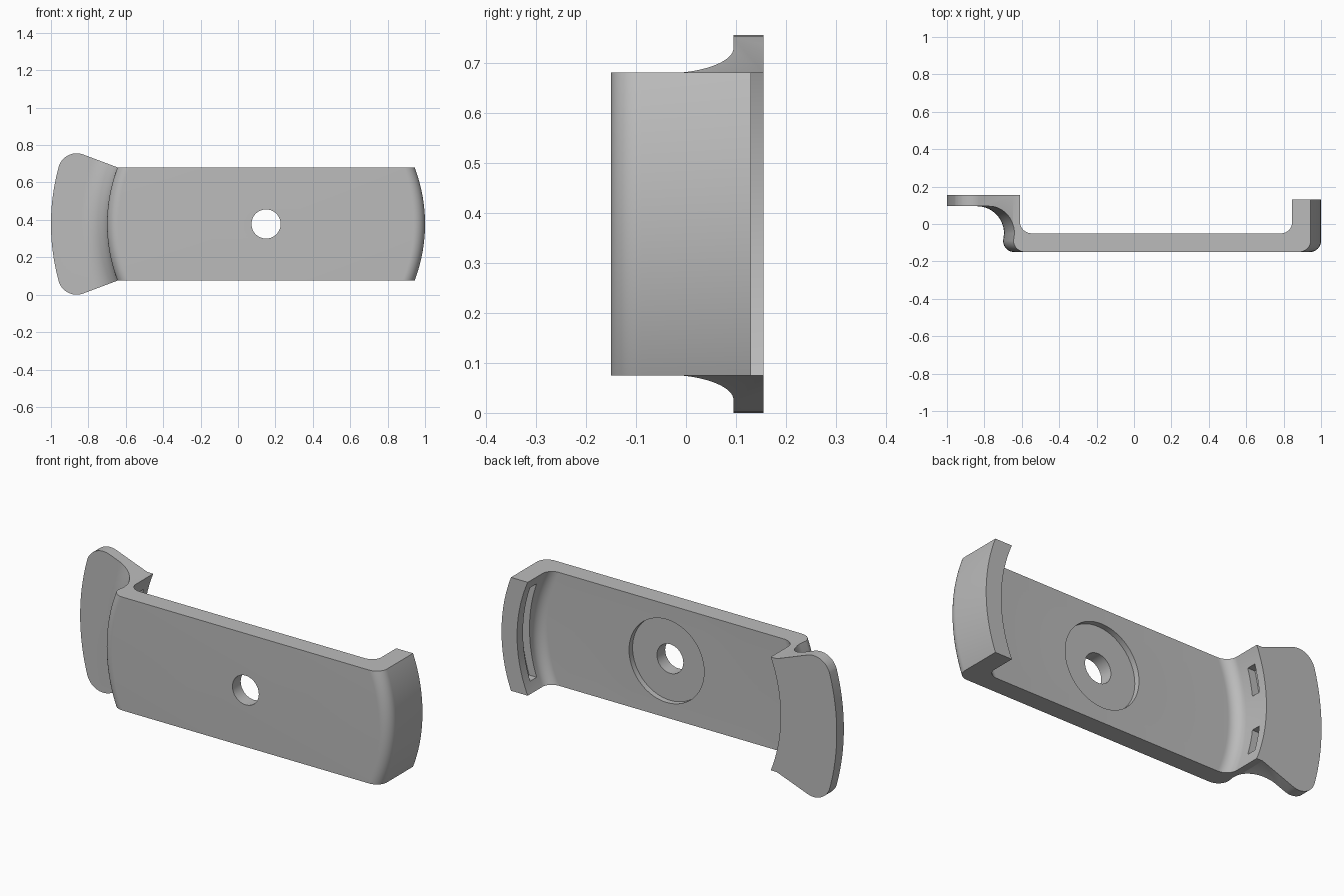
import bpy, bmesh
from math import sin, cos, radians, sqrt

if "Cube" in bpy.data.objects:
    bpy.data.objects.remove(bpy.data.objects["Cube"])

AXIS_X, MID_Z = 0.15, 0.378      # the end walls curve round the hole's axis

grey = bpy.data.materials.new("light_grey")
grey.use_nodes = True
grey.diffuse_color = (0.5, 0.5, 0.5, 1)
grey.node_tree.nodes["Principled BSDF"].inputs["Base Color"].default_value = (0.5, 0.5, 0.5, 1)


def arc(cx, cy, r, start, end, n=12):
    angles = [radians(start + (end - start) * i / n) for i in range(n + 1)]
    return [(cx + r * cos(a), cy + r * sin(a)) for a in angles]


def skin(name, rings):
    """Closed solid through equal rings of points."""
    bm = bmesh.new()
    loops = [[bm.verts.new(p) for p in ring] for ring in rings]
    for a, b in zip(loops, loops[1:]):
        for i in range(len(a)):
            j = (i + 1) % len(a)
            bm.faces.new((a[i], a[j], b[j], b[i]))
    bm.faces.new(loops[0])
    bm.faces.new(loops[-1])
    bmesh.ops.recalc_face_normals(bm, faces=bm.faces)
    mesh = bpy.data.meshes.new(name)
    bm.to_mesh(mesh)
    bm.free()
    mesh.materials.append(grey)
    obj = bpy.data.objects.new(name, mesh)
    bpy.context.collection.objects.link(obj)
    return obj


def curved(name, profile, low, high, steps):
    """Sweep a (signed radius, y) profile along z, bowed round the axis."""
    rings = []
    for k in range(steps + 1):
        dz = low + (high - low) * k / steps
        rings.append([(AXIS_X + (1 if r > 0 else -1) * sqrt(r * r - dz * dz), y, MID_Z + dz)
                      for r, y in profile])
    return skin(name, rings)


def prism(name, outline, y0, y1):
    return skin(name, [[(x, y, MID_Z + z) for x, z in outline] for y in (y0, y1)])


def box(r0, r1, y0, y1):
    return [(r0, y0), (r1, y0), (r1, y1), (r0, y1)]


def cut(target, cutter, operation="DIFFERENCE"):
    cutter.hide_render = True
    mod = target.modifiers.new("cut", "BOOLEAN")
    mod.operation, mod.solver, mod.object = operation, "EXACT", cutter
    bpy.context.view_layer.objects.active = target
    bpy.ops.object.modifier_apply(modifier=mod.name)
    bpy.data.objects.remove(cutter)


# Bracket cross-section: flange, thin wall, floor, thick lip, cove
profile = [(-1.15, 0.155), (-0.818, 0.155)]
profile += arc(-0.758, 0.01, 0.06, 180, 270)
profile += arc(0.703, 0.005, 0.055, 270, 360)
profile += [(0.758, 0.13), (0.85, 0.13)]
profile += arc(0.79, -0.09, 0.06, 0, -90)
profile += arc(-0.79, -0.09, 0.06, 270, 180)
profile += arc(-0.99, -0.05, 0.145, 0, 90, 18)
profile += [(-1.15, 0.095)]
bracket = curved("bracket", profile, -0.4, 0.4, 40)

# Front outline: straight body with a flared, rounded flange
half = [(1.1, 0.303), (-0.645, 0.303)] + arc(-0.863, 0.278, 0.1, 70, 165) + [(-1.06, 0.331)]
outline = half + [(x, -z) for x, z in reversed(half)]
cut(bracket, prism("outline", outline, -0.3, 0.3), "INTERSECT")

# Screw hole and round recess behind it
cut(bracket, prism("recess", arc(AXIS_X, 0, 0.222, 0, 354, 59), -0.08, 0.1))
cut(bracket, prism("hole", arc(AXIS_X, 0, 0.078, 0, 352.5, 47), -0.3, 0.1))

# Long slot in the lip, two short slots in the flange wall
cut(bracket, curved("lip_slot", box(0.7, 0.80, 0.025, 0.08), -0.25, 0.25, 24))
for side in (-1, 1):
    low, high = sorted((side * 0.09, side * 0.23))
    cut(bracket, curved("wall_slot", box(-0.86, -0.76, 0.06, 0.11), low, high, 8))

# Smooth the curved faces, keep the corners crisp
bpy.ops.object.select_all(action="DESELECT")
bracket.select_set(True)
bpy.context.view_layer.objects.active = bracket
bpy.ops.object.shade_smooth_by_angle(angle=radians(30))
